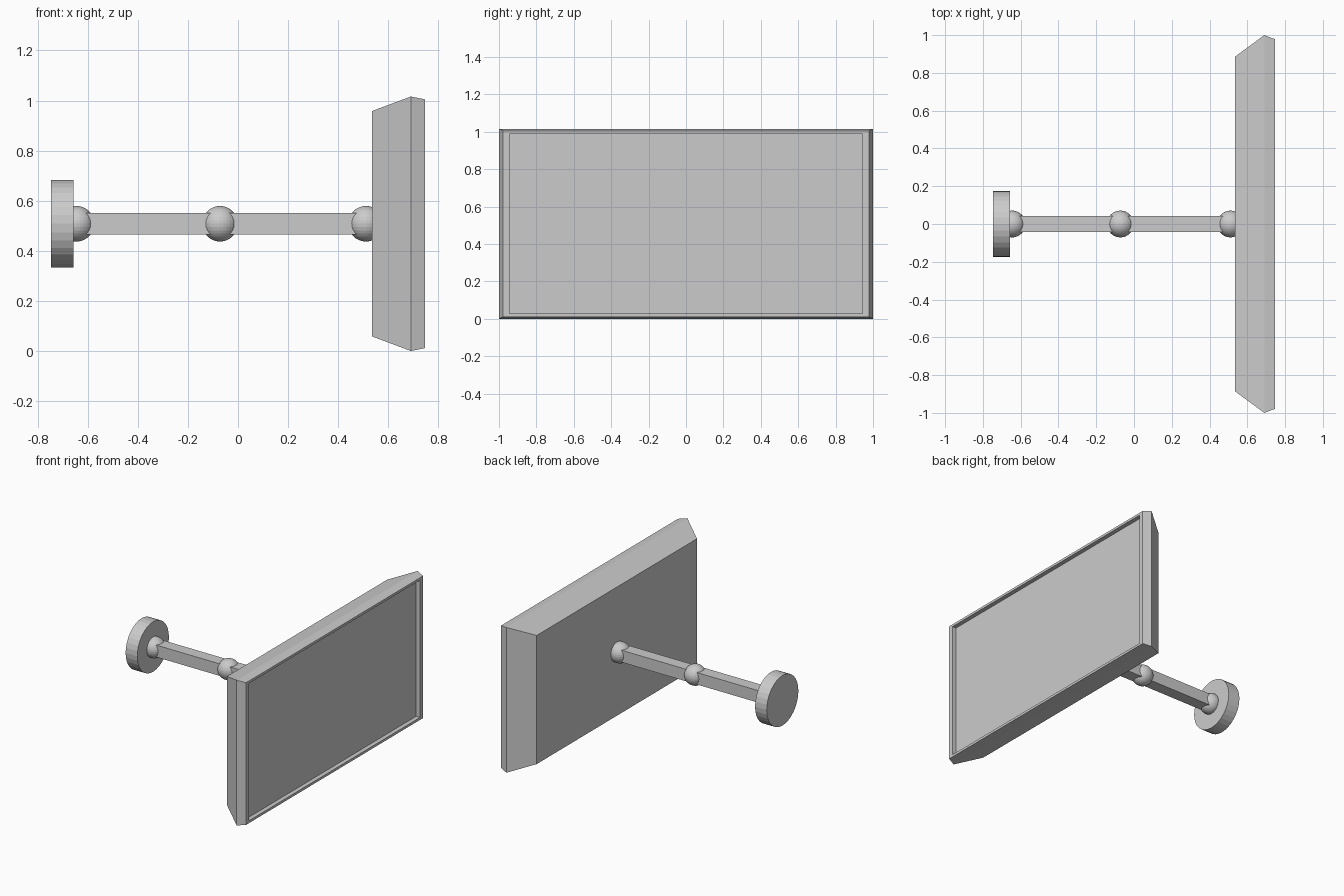
import bpy, bmesh
from math import pi

if "Cube" in bpy.data.objects:
    bpy.data.objects.remove(bpy.data.objects["Cube"])

ZC = 0.508          # height of the arm axis and panel centre


def box(name, x0, x1, half):
    bpy.ops.mesh.primitive_cube_add(size=1, location=((x0 + x1) / 2, 0, ZC))
    ob = bpy.context.object
    ob.name = name
    ob.scale = (x1 - x0, half * 2, half * 2)
    return ob


# Round wall plate
bpy.ops.mesh.primitive_cylinder_add(vertices=32, radius=0.175, depth=0.09,
                                    location=(-0.702, 0, ZC), rotation=(0, pi / 2, 0))
bpy.context.object.name = "wall_plate"

# Ball joints
joints = {"wall_joint": -0.645, "elbow_joint": -0.072, "screen_joint": 0.511}
for name, x in joints.items():
    bpy.ops.mesh.primitive_uv_sphere_add(segments=32, ring_count=16, radius=0.071,
                                         location=(x, 0, ZC))
    bpy.context.object.name = name

# Square arms between the joints
xs = list(joints.values())
box("rear_arm", xs[0], xs[1], 0.042)
box("front_arm", xs[1], xs[2], 0.042)

# Screen housing: rectangular sections (x, half width, half height) from back to recessed glass
sections = [(0.535, 0.886, 0.450), (0.690, 1.0, 0.508), (0.747, 0.978, 0.497),
            (0.747, 0.945, 0.480), (0.717, 0.945, 0.480)]
bm = bmesh.new()
rings = [[bm.verts.new((x, sy * w, ZC + sz * h))
          for sy, sz in ((-1, -1), (1, -1), (1, 1), (-1, 1))]
         for x, w, h in sections]
for a, b in zip(rings, rings[1:]):
    for i in range(4):
        j = (i + 1) % 4
        bm.faces.new((a[i], a[j], b[j], b[i]))
bm.faces.new(rings[0][::-1])
bm.faces.new(rings[-1])
bmesh.ops.recalc_face_normals(bm, faces=bm.faces)
mesh = bpy.data.meshes.new("screen_housing")
bm.to_mesh(mesh)
bm.free()
bpy.context.collection.objects.link(bpy.data.objects.new("screen_housing", mesh))
